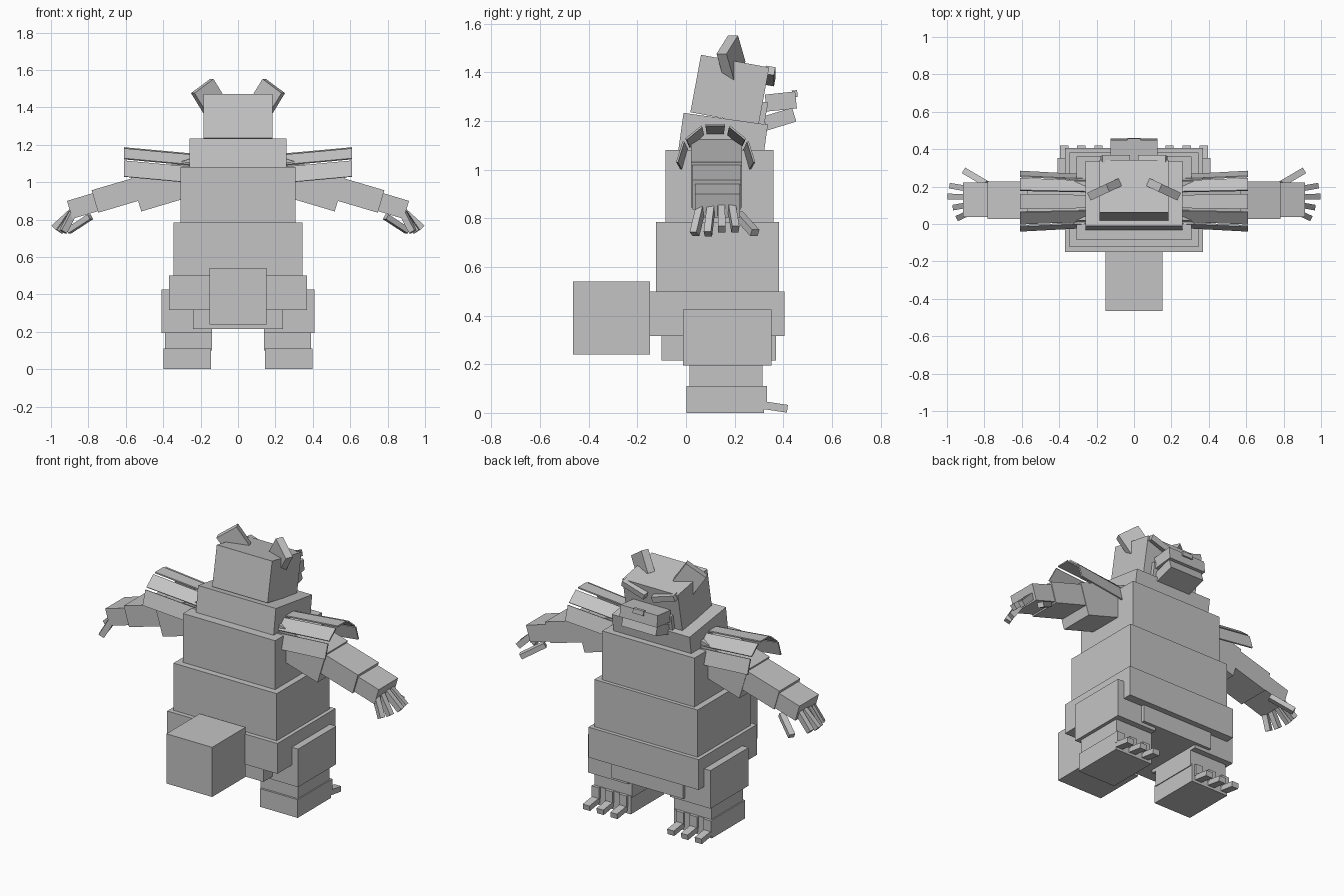
import bpy
from math import radians
from mathutils import Vector

cube = bpy.data.objects.get("Cube")
if cube:
    bpy.data.objects.remove(cube, do_unlink=True)

grey = bpy.data.materials.new("plain grey")
grey.use_nodes = True
grey.diffuse_color = (0.55, 0.55, 0.55, 1)
grey.node_tree.nodes["Principled BSDF"].inputs["Base Color"].default_value = grey.diffuse_color

SIDES = (("left", 1), ("right", -1))


def make(name, verts, faces):
    mesh = bpy.data.meshes.new(name)
    mesh.from_pydata(verts, [], faces)
    mesh.materials.append(grey)
    obj = bpy.data.objects.new(name, mesh)
    bpy.context.collection.objects.link(obj)
    return obj


def block(name, centre, size, rot=(0, 0, 0)):
    """Box by centre, size and rotation in degrees."""
    verts = [(x * size[0] / 2, y * size[1] / 2, z * size[2] / 2)
             for x in (-1, 1) for y in (-1, 1) for z in (-1, 1)]
    faces = [(0, 1, 3, 2), (4, 6, 7, 5), (0, 4, 5, 1),
             (2, 3, 7, 6), (0, 2, 6, 4), (1, 5, 7, 3)]
    obj = make(name, verts, faces)
    obj.location = centre
    obj.rotation_euler = [radians(a) for a in rot]
    return obj


def span(name, x, y, z):
    """Upright box from its ranges."""
    return block(name, [(a + b) / 2 for a, b in (x, y, z)], [b - a for a, b in (x, y, z)])


def pair(name, centre, size, rot=(0, 0, 0)):
    for side, s in SIDES:
        block(f"{side}_{name}", (centre[0] * s, *centre[1:]), size,
              (rot[0], rot[1] * s, rot[2] * s))


def pair_span(name, x, y, z):
    pair(name, [(a + b) / 2 for a, b in (x, y, z)], [b - a for a, b in (x, y, z)])


def limb(name, a, b, width, thick):
    """Mirrored bars running from a to b."""
    for side, s in SIDES:
        p, q = (Vector((v[0] * s, v[1], v[2])) for v in (a, b))
        obj = block(f"{side}_{name}", (p + q) / 2, ((q - p).length, width, thick))
        obj.rotation_euler = (q - p).to_track_quat('X', 'Z').to_euler()


# Trunk and tail
span("tail", (-.153, .153), (-.465, -.147), (.24, .54))
span("hips", (-.368, .368), (-.15, .405), (.317, .5))
span("crotch", (-.24, .24), (-.1, .37), (.215, .33))
span("belly", (-.345, .345), (-.123, .382), (.49, .785))
span("chest", (-.308, .308), (-.085, .36), (.78, 1.08))
block("neck", (0, .15, 1.115), (.52, .35, .19), (-8, 0, 0))

# Head
block("head", (0, .18, 1.328), (.37, .285, .24), (-10.5, 0, 0))
block("cheeks", (0, .305, 1.235), (.27, .05, .09), (-10, 0, 0))
block("muzzle", (0, .39, 1.28), (.25, .125, .07), (6, 0, 0))
block("jaw", (0, .385, 1.208), (.23, .125, .06), (17, 0, 0))
block("nose", (0, .447, 1.312), (.07, .022, .028), (6, 0, 0))
pair("brow", (.1, .345, 1.385), (.155, .04, .035), (-10, -17, 0))
pair("ear", (.158, .185, 1.46), (.135, .045, .13), (0, 34, -25))

# Legs and feet
pair_span("thigh", (.14, .41), (-.012, .352), (.195, .425))
pair_span("shin", (.14, .39), (.015, .315), (.1, .2))
pair_span("foot", (.145, .397), (.003, .32), (0, .11))
for i in range(3):
    x = .19 + i * .092
    pair(f"toe_{i + 1}", (x, .326, .075), (.05, .014, .07))
    limb(f"toe_claw_{i + 1}", (x, .315, .032), (x, .417, .017), .045, .032)

# Arms and fingers
limb("upper_arm", (.2, .125, 1.04), (.545, .125, .937), .21, .195)
limb("forearm", (.5, .127, .975), (.765, .127, .897), .2, .125)
limb("hand", (.74, .13, .9), (.9, .13, .852), .185, .1)
tips = ((.935, .035, .735), (.955, .09, .735), (.985, .147, .755), (.975, .203, .755))
for i, tip in enumerate(tips):
    knuckle = (.87, .065 + i * .04, .86)
    limb(f"finger_{i + 1}", knuckle, tip, .03, .035)
limb("thumb", (.79, .215, .815), (.905, .283, .74), .035, .03)

# Thin shoulder plates arranged in an arch, flaring outward
half = (((-.037, 1.03), (-.01, 1.115)), ((0, 1.125), (.065, 1.178)), ((.08, 1.183), (.16, 1.183)))
mid = .122
arch = list(half) + [((2 * mid - b[0], b[1]), (2 * mid - a[0], a[1])) for a, b in half[:2]]
for side, s in SIDES:
    for i, (a, b) in enumerate(arch):
        verts = [(s * .61, *a), (s * .61, *b)]
        for y, z in (b, a):
            verts.append((s * .25, y + (mid - y) * .12, z - .033))
        plate = make(f"{side}_shoulder_plate_{i + 1}", verts, [(0, 1, 2, 3)])
        solid = plate.modifiers.new("thickness", 'SOLIDIFY')
        solid.thickness = .008
        solid.offset = 0
